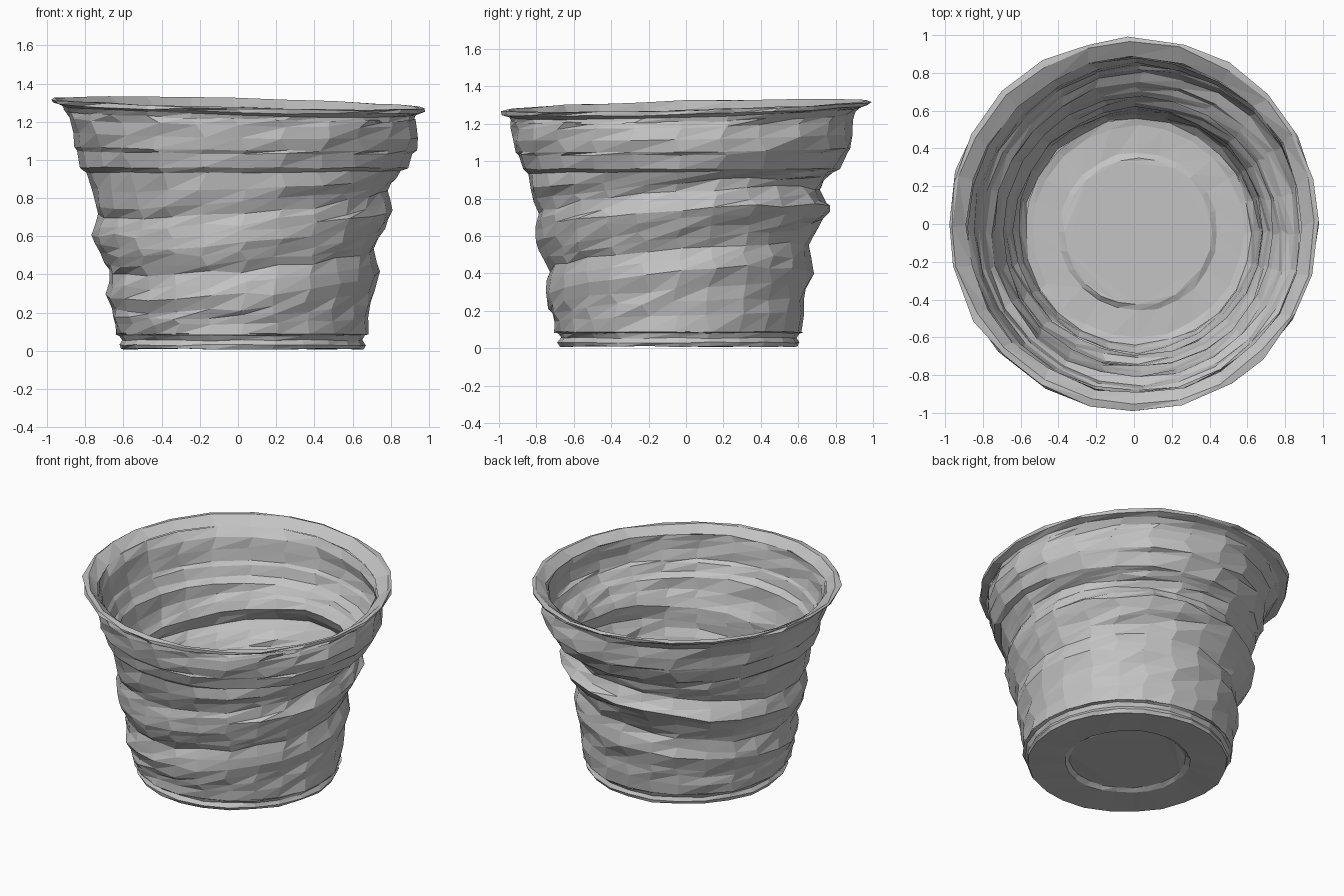
import bpy, bmesh, math, random
from mathutils import Vector

random.seed(4)
SEGMENTS = 24

cube = bpy.data.objects.get("Cube")
if cube:
    bpy.data.objects.remove(cube)

grey = bpy.data.materials.new("pot grey")
grey.use_nodes = True
colour = (0.55, 0.55, 0.55, 1)
grey.diffuse_color = colour
grey.node_tree.nodes["Principled BSDF"].inputs["Base Color"].default_value = colour


def clamp(value):
    return max(0, min(1, value))


def refine(profile, spacing):
    """Add evenly spaced rings between distant profile points."""
    out = [profile[0]]
    for (z0, r0), (z1, r1) in zip(profile, profile[1:]):
        n = max(1, round(abs(z1 - z0) / spacing))
        out += [(z0 + (z1 - z0) * k / n, r0 + (r1 - r0) * k / n) for k in range(1, n + 1)]
    return out


def wobble_point(z, r, angle, rough):
    """Place a ring point on the tilted, uneven, off-centre pot."""
    middle = min(clamp((z - 0.1) / 0.2), clamp((0.95 - z) / 0.13))
    top = clamp((z - 0.95) / 0.3)
    flare = clamp((z - 1.17) / 0.11)
    ridge = clamp(1 - abs(z - 0.68) / 0.09)
    collar = clamp(1.6 - abs(z - 1.06) / 0.1)
    a = angle + random.uniform(-0.04, 0.04) * rough
    r += random.uniform(-0.012, 0.012) * rough + 0.03 * ridge * math.sin(a)
    r += 0.045 * collar * max(0, math.sin(a + math.pi / 4))
    x = 0.022 * (1 - flare) + r * math.cos(a)
    y = -0.04 * (1 - flare) + r * math.sin(a)
    z += 0.085 * middle * math.sin(a + math.pi / 4)
    z += 0.035 * top * math.sin(a - math.pi / 4)
    z += random.uniform(-0.016, 0.016) * middle * rough
    z += random.uniform(-0.004, 0.004)
    return Vector((x, y, max(z, 0)))


def make_part(name, profile, rough=1, spacing=0.06, cap_start=False, cap_end=False):
    bm = bmesh.new()
    rings = []
    for z, r in refine(profile, spacing):
        rings.append([bm.verts.new(wobble_point(z, r, math.tau * k / SEGMENTS, rough))
                      for k in range(SEGMENTS)])
    # Long diagonals give the wall its slanted facets
    for low, high in zip(rings, rings[1:]):
        for k in range(SEGMENTS):
            n = (k + 1) % SEGMENTS
            bm.faces.new((low[k], low[n], high[n]))
            bm.faces.new((low[k], high[n], high[k]))
    if cap_start:
        bm.faces.new(rings[0][::-1])
    if cap_end:
        bm.faces.new(rings[-1])
    bmesh.ops.triangulate(bm, faces=[f for f in bm.faces if len(f.verts) > 4])
    mesh = bpy.data.meshes.new(name)
    bm.to_mesh(mesh)
    bm.free()
    mesh.materials.append(grey)
    obj = bpy.data.objects.new(name, mesh)
    bpy.context.collection.objects.link(obj)
    return obj


# Foot: recessed underside, flat ring and short vertical band
make_part("foot", [(0.035, 0.37), (0.015, 0.4), (0.01, 0.635), (0.03, 0.645),
                   (0.055, 0.63), (0.08, 0.645), (0.09, 0.665)], 0.4, cap_start=True)

# Outer wall with its sagging bulges and stepped collar
make_part("outer_wall", [(0.085, 0.66), (0.16, 0.67), (0.27, 0.69), (0.35, 0.715),
                         (0.48, 0.695), (0.58, 0.74), (0.68, 0.793), (0.78, 0.755),
                         (0.88, 0.8), (0.94, 0.815), (0.96, 0.84), (1.04, 0.865),
                         (1.06, 0.88), (1.2, 0.905), (1.24, 0.92)], 1)

# Flared lip
make_part("rim", [(1.23, 0.915), (1.26, 0.935), (1.275, 0.98), (1.295, 0.985),
                  (1.298, 0.96), (1.25, 0.89)], 0.9)

# Thin inner wall: follows the collar step and the bulges
make_part("inner_wall", [(1.25, 0.89), (1.2, 0.87), (1.06, 0.845), (1.04, 0.83),
                         (0.98, 0.81), (0.95, 0.775), (0.88, 0.765), (0.78, 0.715),
                         (0.68, 0.75), (0.58, 0.7), (0.48, 0.655), (0.35, 0.675),
                         (0.25, 0.65), (0.1, 0.62), (0.06, 0.6)], 0.8)

# Thin floor with a slightly raised disc
make_part("floor", [(0.06, 0.605), (0.05, 0.56), (0.05, 0.42), (0.065, 0.39)],
          0.4, cap_end=True)
